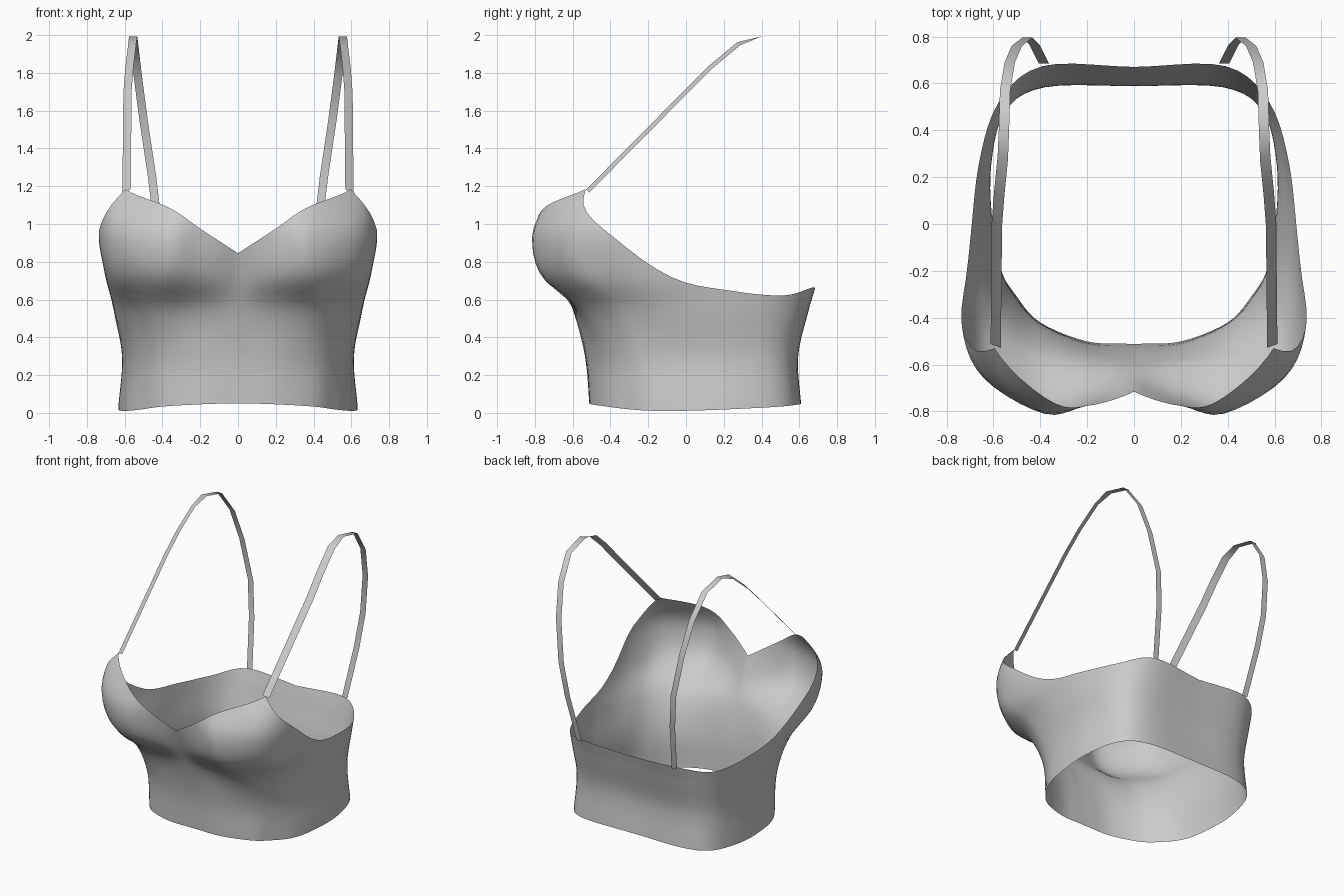
import bpy, bmesh, math
from mathutils import Vector

if "Cube" in bpy.data.objects:
    bpy.data.objects.remove(bpy.data.objects["Cube"])

fabric = bpy.data.materials.new("grey_fabric")
fabric.diffuse_color = (0.6, 0.6, 0.6, 1)
fabric.use_nodes = True
fabric.node_tree.nodes["Principled BSDF"].inputs["Base Color"].default_value = fabric.diffuse_color

# Half cross-sections (x, y) from front centre round the side to back centre
BACK = [(.67, .25), (.585, .53), (.39, .685), (0, .685)]
RINGS = [
    (0.03, [(0, -.51), (.2, -.50), (.40, -.42), (.50, -.31), (.58, -.18), (.62, 0),
            (.63, .25), (.56, .50), (.38, .60), (0, .61)]),
    (0.30, [(0, -.535), (.2, -.52), (.40, -.44), (.51, -.33), (.57, -.20), (.605, 0),
            (.61, .25), (.55, .48), (.38, .585), (0, .59)]),
    (0.55, [(0, -.60), (.2, -.59), (.42, -.55), (.56, -.42), (.62, -.27), (.655, -.05),
            (.65, .25), (.57, .51), (.39, .64), (0, .645)]),
    (0.72, [(0, -.67), (.2, -.73), (.40, -.755), (.62, -.60), (.69, -.40), (.70, -.08)] + BACK),
    (0.93, [(0, -.74), (.2, -.775), (.38, -.81), (.64, -.66), (.735, -.43), (.71, -.1)] + BACK),
    (1.07, [(0, -.75), (.2, -.765), (.38, -.755), (.63, -.61), (.715, -.44), (.71, -.1)] + BACK),
    (1.20, [(0, -.75), (.2, -.73), (.40, -.66), (.59, -.52), (.66, -.46), (.71, -.1)] + BACK),
]
NECKLINE = [.845, .975, 1.095, 1.185]
ARMHOLE = [1.185, .97, .72, .645, .622, .665, .645]


def spline(keys, vals, k):
    """Smooth curve through vals placed at increasing keys."""
    n = len(keys)
    k = min(max(k, keys[0]), keys[-1])
    i = max(j for j in range(n - 1) if keys[j] <= k)

    def slope(j):
        a, b = max(j - 1, 0), min(j + 1, n - 1)
        return (vals[b] - vals[a]) / (keys[b] - keys[a])
    h = keys[i + 1] - keys[i]
    t = (k - keys[i]) / h
    return (vals[i] * (2*t**3 - 3*t**2 + 1) + vals[i + 1] * (3*t**2 - 2*t**3)
            + slope(i) * h * (t**3 - 2*t**2 + t) + slope(i + 1) * h * (t**3 - t**2))


def surface(u, z):
    ring = [[spline(range(10), [p[a] for p in r], u) for a in (0, 1)] for _, r in RINGS]
    levels = [r[0] for r in RINGS]
    return Vector([spline(levels, [p[a] for p in ring], z) for a in (0, 1)] + [z])


def top_edge(u):
    return spline(range(4), NECKLINE, u) if u <= 3 else spline(range(7), ARMHOLE, u - 3)


def mirrored_sheet(name, grid):
    """Quad sheet from rows of points, mirrored across x."""
    bm = bmesh.new()
    rows = [[bm.verts.new(p) for p in row] for row in grid]
    for a, b in zip(rows, rows[1:]):
        for i in range(len(a) - 1):
            bm.faces.new((a[i], b[i], b[i + 1], a[i + 1]))
    me = bpy.data.meshes.new(name)
    bm.to_mesh(me)
    bm.free()
    me.materials.append(fabric)
    ob = bpy.data.objects.new(name, me)
    bpy.context.collection.objects.link(ob)
    mod = ob.modifiers.new("mirror", 'MIRROR')
    mod.use_clip = True
    mod.merge_threshold = 0.001
    bpy.ops.object.select_all(action='DESELECT')
    ob.select_set(True)
    bpy.context.view_layer.objects.active = ob
    bpy.ops.object.shade_smooth_by_angle(angle=math.radians(50))
    return ob


# Bodice: columns from hem to top edge
STEPS, ROWS = 5, 22
grid = []
for i in range(9 * STEPS + 1):
    u = i / STEPS
    hem, top = .03 + .02 * math.cos(2 * math.pi * u / 9), top_edge(u)
    grid.append([surface(u, hem + (top - hem) * j / ROWS) for j in range(ROWS + 1)])
mirrored_sheet("bodice", grid)

# Shoulder straps: flat ribbons from the cup peak over the shoulder to the back
PATH = [(.59, -.52, 1.175), (.585, 0, 1.70), (.575, .13, 1.83), (.56, .28, 1.955),
        (.555, .40, 1.993), (.55, .57, 1.95), (.53, .69, 1.78), (.50, .76, 1.55),
        (.455, .795, 1.25), (.425, .765, 1.0), (.385, .685, .655)]
ribbon = []
for i, p in enumerate(PATH):
    tilt = .008 if i < 4 else 0
    side = Vector((.022, tilt, -tilt))
    ribbon.append([Vector(p) + side, Vector(p) - side])
mirrored_sheet("shoulder_straps", ribbon)
